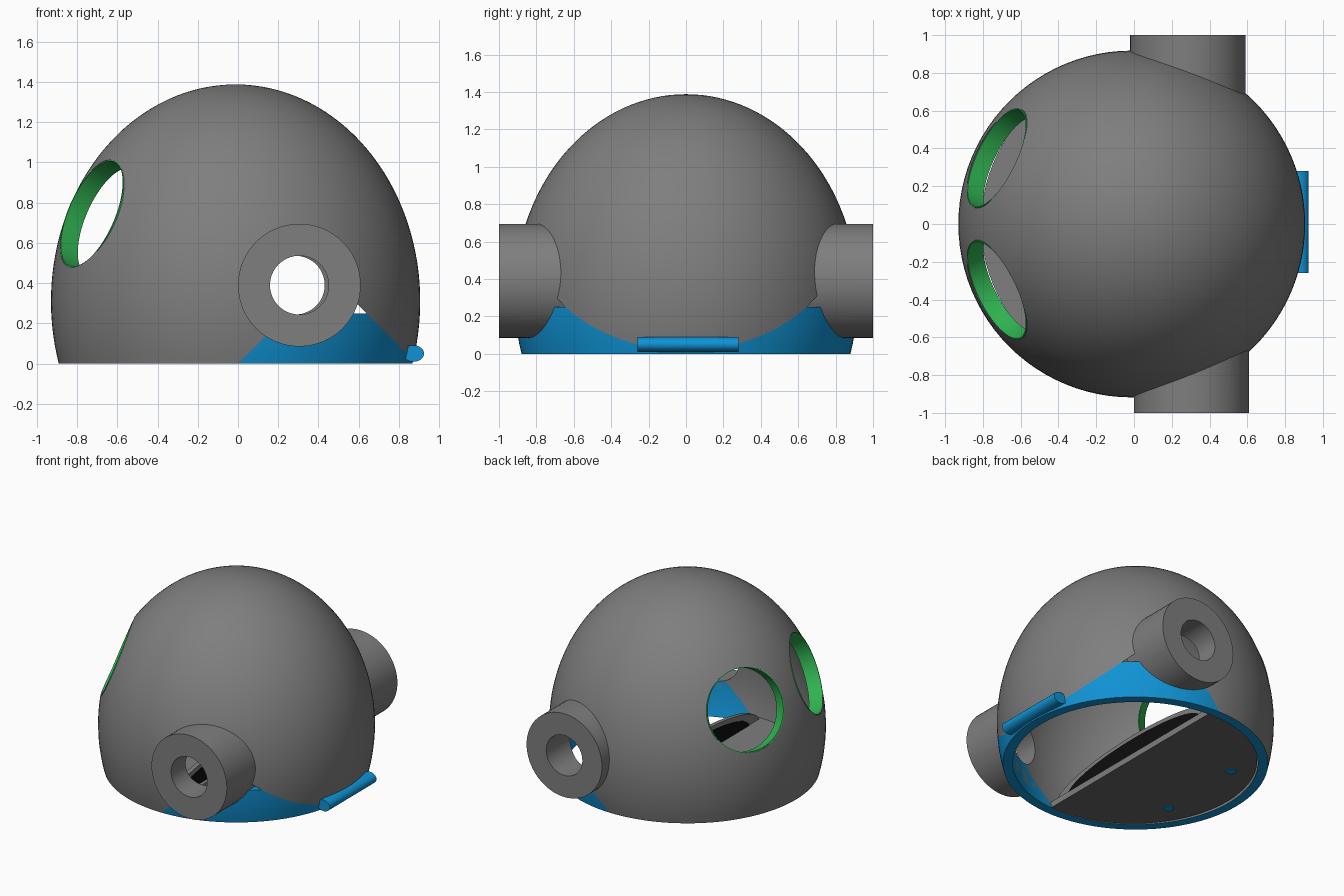
import bpy, bmesh, math
from mathutils import Vector, Matrix

if "Cube" in bpy.data.objects:
    bpy.data.objects.remove(bpy.data.objects["Cube"])

CX, CZ = -0.012, 0.31          # dome centre
RO, HO = 0.918, 1.078          # outer radius / half height
T = 0.065                      # shell thickness


def material(name, rgb):
    m = bpy.data.materials.new(name)
    m.diffuse_color = (*rgb, 1)
    m.use_nodes = True
    m.node_tree.nodes["Principled BSDF"].inputs["Base Color"].default_value = m.diffuse_color
    return m


GREY = material("grey", (0.21, 0.21, 0.21))
BLUE = material("blue", (0.005, 0.29, 0.66))
GREEN = material("green", (0.03, 0.46, 0.085))
BLACK = material("black", (0.004, 0.004, 0.004))
DARK = material("dark_grey", (0.13, 0.13, 0.13))


def make(name, bm, mat, matrix=Matrix()):
    bmesh.ops.transform(bm, matrix=matrix, verts=bm.verts)
    bmesh.ops.recalc_face_normals(bm, faces=bm.faces)
    me = bpy.data.meshes.new(name)
    bm.to_mesh(me)
    bm.free()
    ob = bpy.data.objects.new(name, me)
    bpy.context.collection.objects.link(ob)
    me.materials.append(mat)
    return ob


def lathe(name, profile, mat, matrix=Matrix(), segs=96, closed=True):
    """Spin an (r, z) profile round z."""
    bm = bmesh.new()
    vs = [bm.verts.new((r, 0, z)) for r, z in profile]
    es = [bm.edges.new(p) for p in zip(vs, vs[1:])]
    if closed:
        es.append(bm.edges.new((vs[-1], vs[0])))
    bmesh.ops.spin(bm, geom=vs + es, cent=(0, 0, 0), axis=(0, 0, 1),
                   angle=2 * math.pi, steps=segs, use_duplicate=False)
    bmesh.ops.remove_doubles(bm, verts=bm.verts, dist=1e-5)
    return make(name, bm, mat, matrix)


def tube(name, r_out, r_in, z0, z1, mat, matrix=Matrix(), segs=64):
    return lathe(name, [(r_in, z0), (r_out, z0), (r_out, z1), (r_in, z1)], mat, matrix, segs)


def rod(name, r, z0, z1, mat, matrix=Matrix(), segs=64):
    return lathe(name, [(0, z0), (r, z0), (r, z1), (0, z1)], mat, matrix, segs, False)


def prism(name, points, d0, d1, mat, axis='Y'):
    """Extrude (x, z) points along y, or (y, z) points along x."""
    put = (lambda a, b, d: (a, d, b)) if axis == 'Y' else (lambda a, b, d: (d, a, b))
    bm = bmesh.new()
    lo = [bm.verts.new(put(a, b, d0)) for a, b in points]
    hi = [bm.verts.new(put(a, b, d1)) for a, b in points]
    bm.faces.new(lo)
    bm.faces.new(hi[::-1])
    n = len(points)
    for i in range(n):
        bm.faces.new((lo[i], lo[(i + 1) % n], hi[(i + 1) % n], hi[i]))
    return make(name, bm, mat)


def boolean(ob, cutter, op='DIFFERENCE'):
    mod = ob.modifiers.new("cut", 'BOOLEAN')
    mod.operation, mod.object, mod.solver = op, cutter, 'EXACT'
    bpy.context.view_layer.update()
    dg = bpy.context.evaluated_depsgraph_get()
    me = bpy.data.meshes.new_from_object(ob.evaluated_get(dg))
    ob.modifiers.clear()
    mat = ob.data.materials[0]
    ob.data = me
    me.materials.clear()
    me.materials.append(mat)
    for p in me.polygons:
        p.material_index = 0


def arc(r, h, n=40):
    """Ellipse quarter from the floor up to the pole."""
    a0 = -math.asin(CZ / h)
    return [(r * math.cos(a), CZ + h * math.sin(a))
            for a in (a0 + (math.pi / 2 - a0) * i / n for i in range(n + 1))]


AXIS = Matrix.Translation((CX, 0, 0))
shell = arc(RO, HO) + arc(RO - T, HO - T)[::-1]
dome = lathe("dome", shell, GREY, AXIS)
band = lathe("base_band", shell, BLUE, AXIS)
core_pts = [(max(r, 0), z) for r, z in arc(RO - T, HO - T)]
core = lathe("core_cutter", [(0, -0.0)] + core_pts, GREY, AXIS, closed=False)

# Sloping notch in the dome, filled by the lower band
notch = prism("notch_cutter", [(-0.1, -0.1), (0.99, -0.1), (0.445, 0.445)], -1.2, 1.2, GREY)
fill = prism("band_cutter", [(-0.1, -0.1), (0.99, -0.1), (0.64, 0.25), (0.25, 0.25)],
             -1.2, 1.2, GREY)
boolean(dome, notch)
boolean(band, fill, 'INTERSECT')
cutters = [core, notch, fill]

# Side pods with bores through the wall
for side, label in ((-1, "front"), (1, "back")):
    m = Matrix.Translation((0.295 - 0.01 * side, 0, 0.39)) @ Matrix.Rotation(
        -side * math.pi / 2, 4, 'X')
    pod = tube(label + "_pod", 0.305, 0.146, 0.52, 1.0, GREY, m)
    boolean(pod, core)
    bore = rod("bore_cutter", 0.147, 0.3, 1.2, GREY, m)
    boolean(dome, bore)
    boolean(band, bore)
    cutters.append(bore)

# Round eye openings with green collars
for side, label in ((-1, "front"), (1, "back")):
    n = Vector((-0.838, 0.407 * side, 0.364)).normalized()
    m = Matrix.Translation((-0.727, 0.35 * side, 0.745)) @ n.to_track_quat('Z', 'Y').to_matrix().to_4x4()
    hole = rod("eye_cutter", 0.287, -0.25, 0.4, GREY, m)
    boolean(dome, hole)
    cutters.append(hole)
    tube(label + "_eye_collar", 0.288, 0.281, -0.1, 0.0, GREEN, m, 96)

# Blue underside of the dome rim
dome.data.materials.append(BLUE)
for p in dome.data.polygons:
    if p.normal.z < -0.9 and p.center.z < 0.002:
        p.material_index = 1

# Half floor plate with two blue plugs
half = [(0.84 * math.cos(a), 0.84 * math.sin(a))
        for a in (math.pi / 2 + math.pi * i / 48 for i in range(49))]
bm = bmesh.new()
lo = [bm.verts.new((x + 0.03, y, 0.006)) for x, y in half]
face = bm.faces.new(lo)
up = bmesh.ops.extrude_face_region(bm, geom=[face])['geom']
bmesh.ops.translate(bm, vec=(0, 0, 0.045), verts=[v for v in up if isinstance(v, bmesh.types.BMVert)])
plate = make("floor_plate", bm, GREY)
plate.data.materials.append(DARK)
for p in plate.data.polygons:
    if p.normal.z < -0.9:
        p.material_index = 1
for y in (-0.32, 0.32):
    rod("floor_plug", 0.036, 0.001, 0.007, BLUE, Matrix.Translation((-0.57, y, 0)), 24)


# Low arched divider with black panels on both sides
def arch(w, h, z0):
    return [(w * math.cos(math.pi * i / 32), z0 + h * math.sin(math.pi * i / 32)) for i in range(33)]


prism("divider", arch(0.8, 0.17, 0.045), -0.03, 0.0, GREY, 'X')
prism("divider_panel_right", arch(0.68, 0.135, 0.05), 0.0, 0.005, BLACK, 'X')
prism("divider_panel_left", arch(0.68, 0.135, 0.05), -0.035, -0.03, BLACK, 'X')

# Rounded latch bar
bar = [(0.872 + 0.053 * math.cos(a), 0.05 + 0.041 * math.sin(a))
       for a in (2 * math.pi * i / 32 for i in range(32))]
prism("latch_bar", bar, -0.26, 0.28, BLUE)

for c in cutters:
    bpy.data.objects.remove(c)

# Smooth curved surfaces, keep edges sharp
bpy.ops.object.select_all(action='SELECT')
bpy.context.view_layer.objects.active = dome
bpy.ops.object.shade_smooth_by_angle(angle=math.radians(30))
